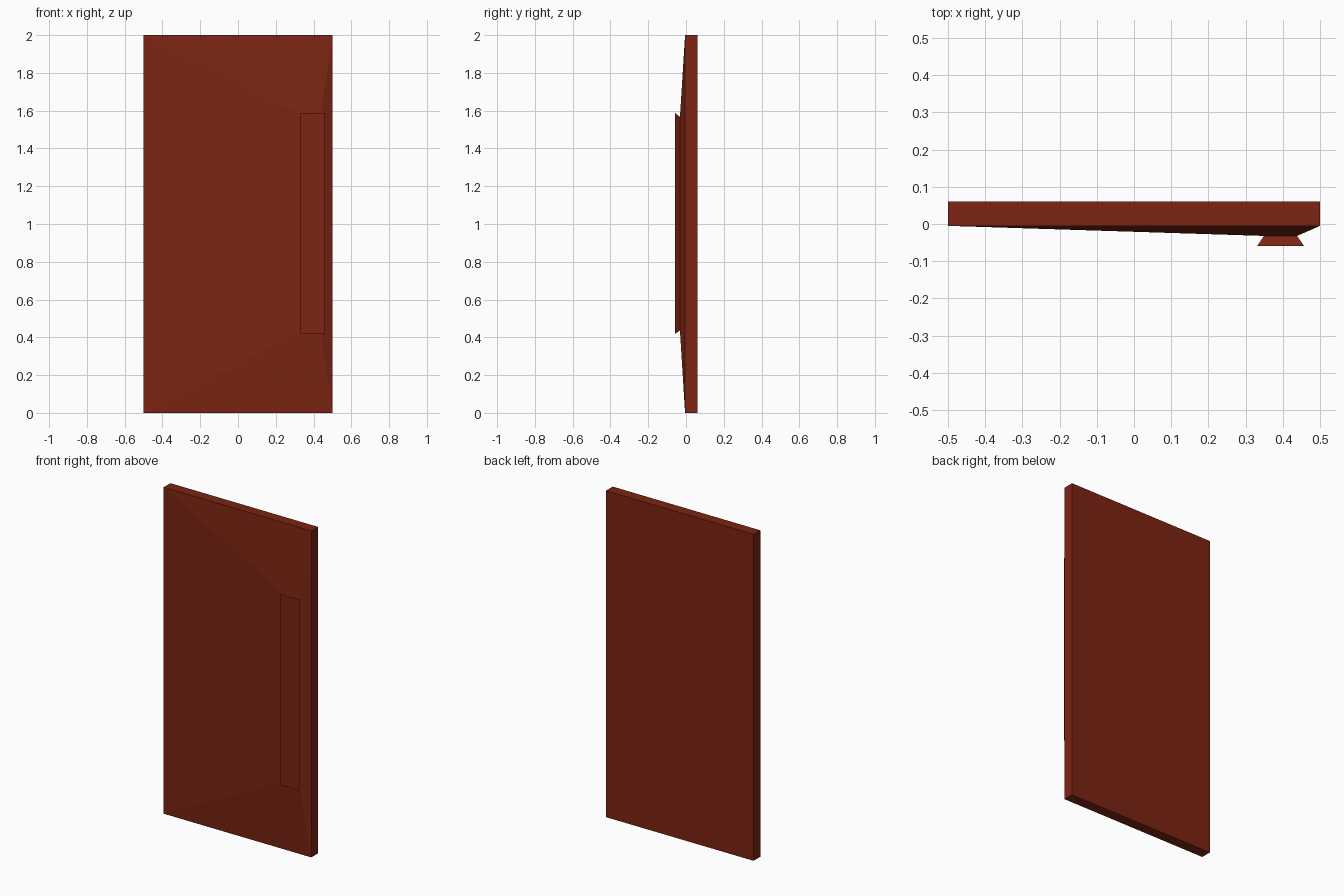
import bpy, bmesh

if "Cube" in bpy.data.objects:
    bpy.data.objects.remove(bpy.data.objects["Cube"])


def loft(name, rings, mat):
    """Skin a stack of rectangles (y, x0, x1, z0, z1) from back to front."""
    bm = bmesh.new()
    loops = [[bm.verts.new(p) for p in ((x0, y, z0), (x1, y, z0), (x1, y, z1), (x0, y, z1))]
             for y, x0, x1, z0, z1 in rings]
    bm.faces.new(loops[0])
    bm.faces.new(loops[-1])
    for a, b in zip(loops, loops[1:]):
        for i in range(4):
            j = (i + 1) % 4
            bm.faces.new((a[i], a[j], b[j], b[i]))
    bmesh.ops.recalc_face_normals(bm, faces=bm.faces)
    mesh = bpy.data.meshes.new(name)
    bm.to_mesh(mesh)
    bm.free()
    mesh.materials.append(mat)
    obj = bpy.data.objects.new(name, mesh)
    bpy.context.collection.objects.link(obj)
    return obj


red = bpy.data.materials.new("red_brown")
red.diffuse_color = (0.2, 0.018, 0.006, 1)
red.use_nodes = True
red.node_tree.nodes["Principled BSDF"].inputs["Base Color"].default_value = red.diffuse_color

# Slab whose front slopes out to the handle base, then flares into the handle
loft("door_panel_with_handle", [
    (0.06, -0.5, 0.5, 0.0, 2.0),
    (-0.005, -0.5, 0.5, 0.0, 2.0),
    (-0.032, 0.349, 0.438, 0.436, 1.567),
    (-0.059, 0.331, 0.457, 0.418, 1.588),
], red)
